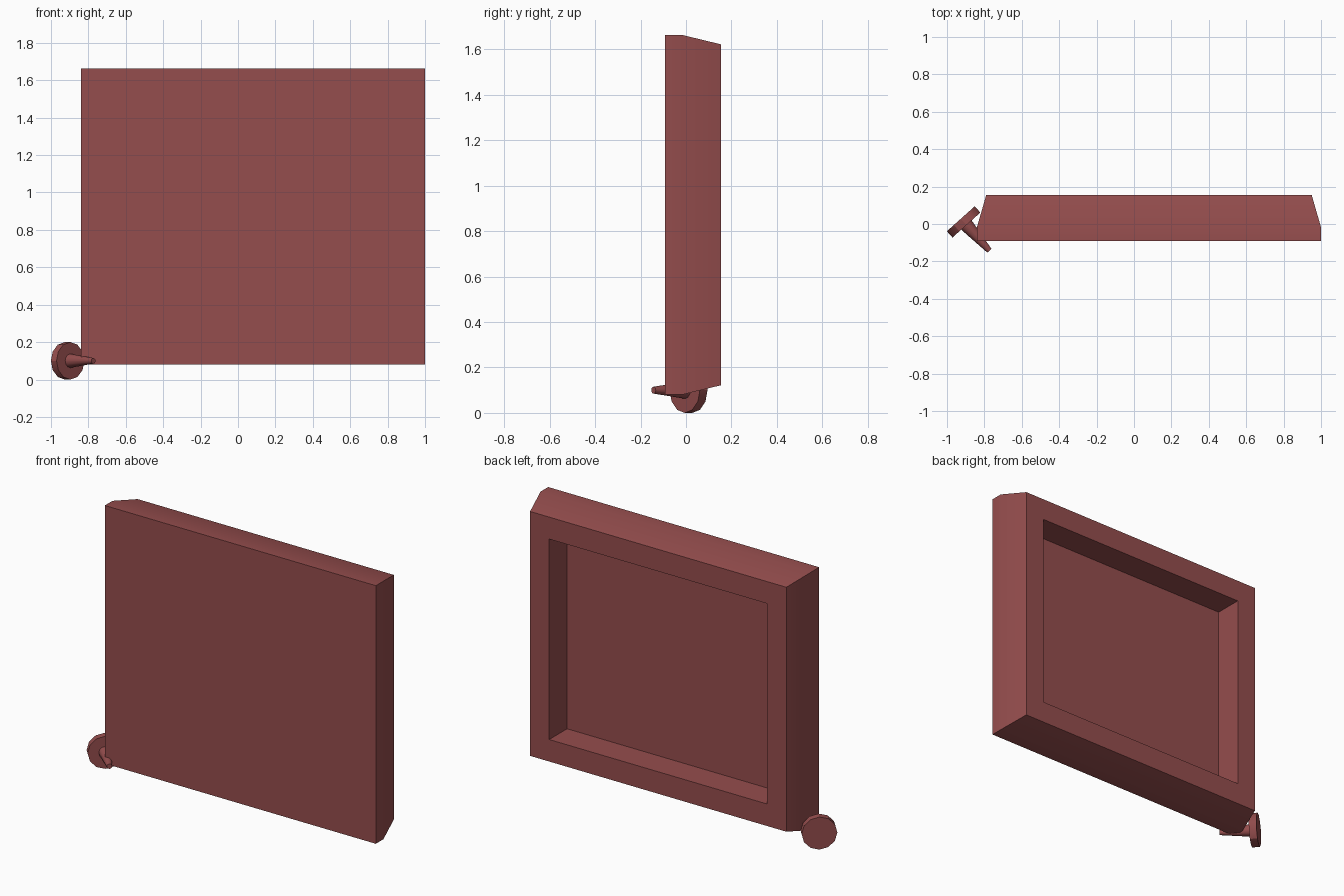
import bpy, bmesh, math
from mathutils import Vector, Matrix

if "Cube" in bpy.data.objects:
    bpy.data.objects.remove(bpy.data.objects["Cube"])

red = bpy.data.materials.new("dull_red")
red.diffuse_color = (0.3, 0.075, 0.075, 1)
red.use_nodes = True
red.node_tree.nodes["Principled BSDF"].inputs["Base Color"].default_value = red.diffuse_color


def finish(name, bm):
    bmesh.ops.recalc_face_normals(bm, faces=bm.faces)
    me = bpy.data.meshes.new(name)
    bm.to_mesh(me)
    bm.free()
    ob = bpy.data.objects.new(name, me)
    ob.data.materials.append(red)
    bpy.context.collection.objects.link(ob)
    bpy.ops.object.select_all(action='DESELECT')
    ob.select_set(True)
    bpy.context.view_layer.objects.active = ob
    bpy.ops.object.shade_smooth_by_angle(angle=math.radians(30))
    return ob


# Panel: nested rectangles (half width, half height, y) from the front face,
# over the sloped rim, then into the recess at the back
cx, cz = 0.08, 0.872
rings = [(0.92, 0.792, -0.092), (0.92, 0.792, -0.018), (0.87, 0.75, 0.155),
         (0.74, 0.615, 0.155), (0.74, 0.615, -0.018)]
bm = bmesh.new()
loops = [[bm.verts.new((cx + sx * w, y, cz + sz * h))
          for sx, sz in ((-1, -1), (1, -1), (1, 1), (-1, 1))] for w, h, y in rings]
bm.faces.new(loops[0])
for a, b in zip(loops, loops[1:]):
    for i in range(4):
        j = (i + 1) % 4
        bm.faces.new((a[i], a[j], b[j], b[i]))
bm.faces.new(loops[-1])
finish("panel", bm)

# Pin at the lower corner: disc head and tapered shaft along one axis
head = Vector((-0.926, 0.028, 0.1))
tip = Vector((-0.773, -0.143, 0.1))
axis = (tip - head).normalized()
length = (tip - head).length
side = Vector((0, 0, 1)).cross(axis)
rot = Matrix((Vector((0, 0, 1)), side, axis)).transposed().to_4x4()


def cone(name, r1, r2, start, end, sides):
    bm = bmesh.new()
    place = Matrix.Translation(head + axis * (start + end) / 2) @ rot
    bmesh.ops.create_cone(bm, cap_ends=True, segments=sides, radius1=r1,
                          radius2=r2, depth=end - start, matrix=place)
    finish(name, bm)


cone("pin_head", 0.1, 0.1, 0, 0.045, 12)
cone("pin_shaft", 0.038, 0.015, 0.04, length, 12)
